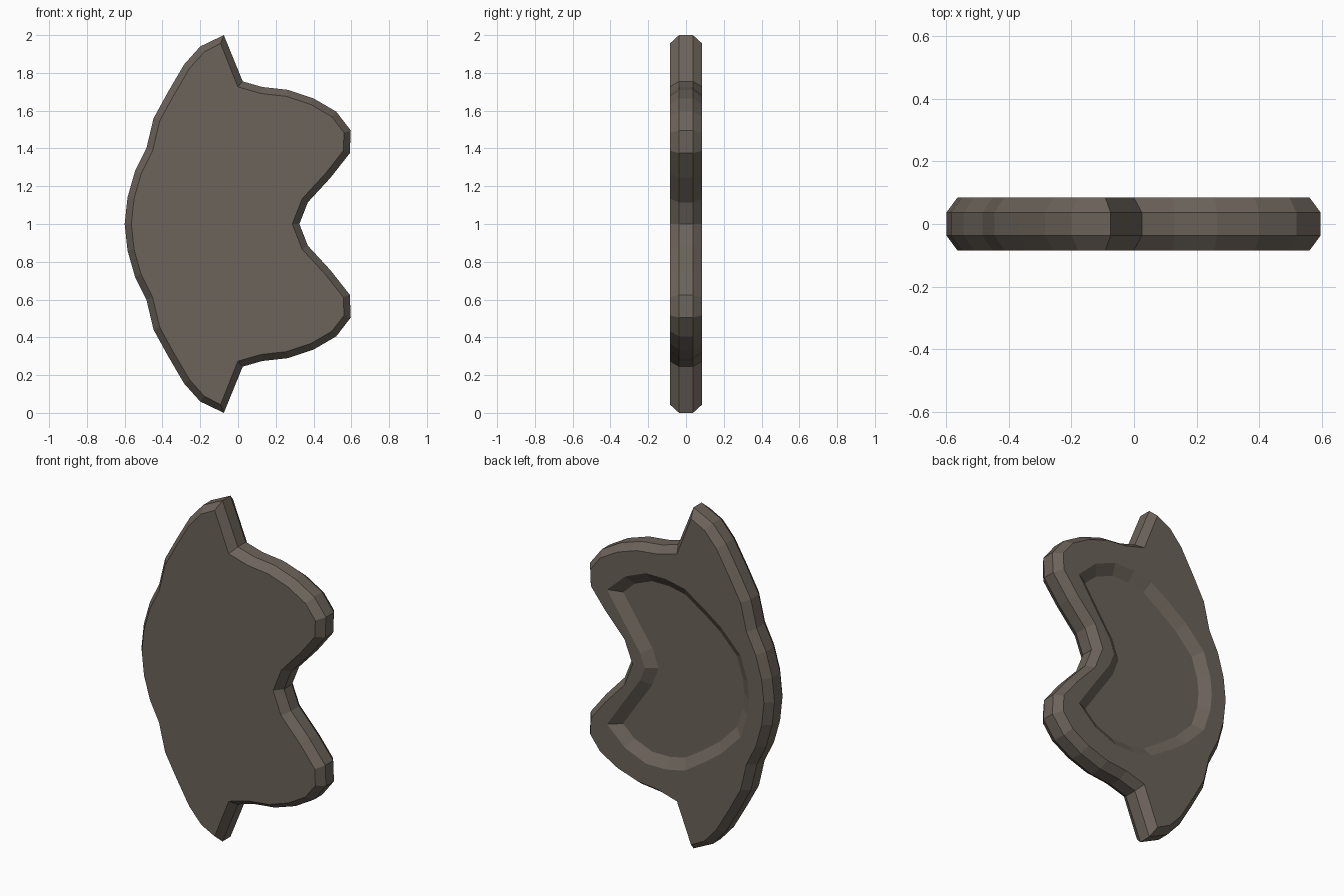
import bpy, bmesh
from mathutils import Vector

if "Cube" in bpy.data.objects:
    bpy.data.objects.remove(bpy.data.objects["Cube"])

# upper half outlines (x, z); the lower half mirrors about z = 1
BODY = [(-.6, 1), (-.585, 1.14), (-.545, 1.28), (-.485, 1.40), (-.447, 1.56),
        (-.37, 1.70), (-.285, 1.845), (-.20, 1.94), (-.075, 2.0), (.025, 1.755),
        (.13, 1.725), (.265, 1.71), (.40, 1.665), (.52, 1.595), (.597, 1.495),
        (.592, 1.375), (.49, 1.245), (.37, 1.115), (.325, 1)]
RECESS = [(-.47, 1), (-.46, 1.1), (-.415, 1.24), (-.29, 1.37), (-.18, 1.45),
          (-.05, 1.535), (.07, 1.56), (.2, 1.56), (.335, 1.505), (.455, 1.395),
          (.34, 1.225), (.24, 1.08), (.21, 1)]


def mirrored(half):
    return half + [(x, 2 - z) for x, z in reversed(half[1:-1])]


def inset(loop, dist, limit):
    """Move each point of a clockwise loop inward by dist."""
    pts = [Vector(p) for p in loop]
    out = []
    for i, p in enumerate(pts):
        a = (p - pts[i - 1]).normalized()
        b = (pts[(i + 1) % len(pts)] - p).normalized()
        na, nb = Vector((a.y, -a.x)), Vector((b.y, -b.x))
        n = (na + nb).normalized()
        out.append(tuple(p + n * dist * min(1 / max(n.dot(na), .1), limit)))
    return out


def loft(name, rings, mat):
    """Closed solid through rings given as (loop, y)."""
    bm = bmesh.new()
    vs = [[bm.verts.new((x, y, z)) for x, z in loop] for loop, y in rings]
    for r, s in zip(vs, vs[1:]):
        for i in range(len(r)):
            bm.faces.new((r[i - 1], r[i], s[i], s[i - 1]))
    bm.faces.new(vs[0])
    bm.faces.new(vs[-1][::-1])
    bmesh.ops.recalc_face_normals(bm, faces=bm.faces)
    me = bpy.data.meshes.new(name)
    bm.to_mesh(me)
    bm.free()
    me.materials.append(mat)
    ob = bpy.data.objects.new(name, me)
    bpy.context.collection.objects.link(ob)
    return ob


stone = bpy.data.materials.new("grey_brown")
stone.diffuse_color = (.15, .125, .102, 1)
stone.use_nodes = True
stone.node_tree.nodes["Principled BSDF"].inputs["Base Color"].default_value = stone.diffuse_color

# plate with bevelled rim
outer = mirrored(BODY)
face = inset(outer, .035, 1.35)
plate = loft("winged_plate", [(face, -.085), (outer, -.037), (outer, .037), (face, .085)], stone)

# sloped recess cut into the back
rim = mirrored(RECESS)
cutter = loft("recess_cutter", [(inset(rim, .06, 1.6), .045), (rim, .086)], stone)
cutter.hide_render = True
mod = plate.modifiers.new("recess", 'BOOLEAN')
mod.operation = 'DIFFERENCE'
mod.solver = 'EXACT'
mod.object = cutter
bpy.context.view_layer.objects.active = plate
bpy.ops.object.modifier_apply(modifier=mod.name)
bpy.data.objects.remove(cutter)
